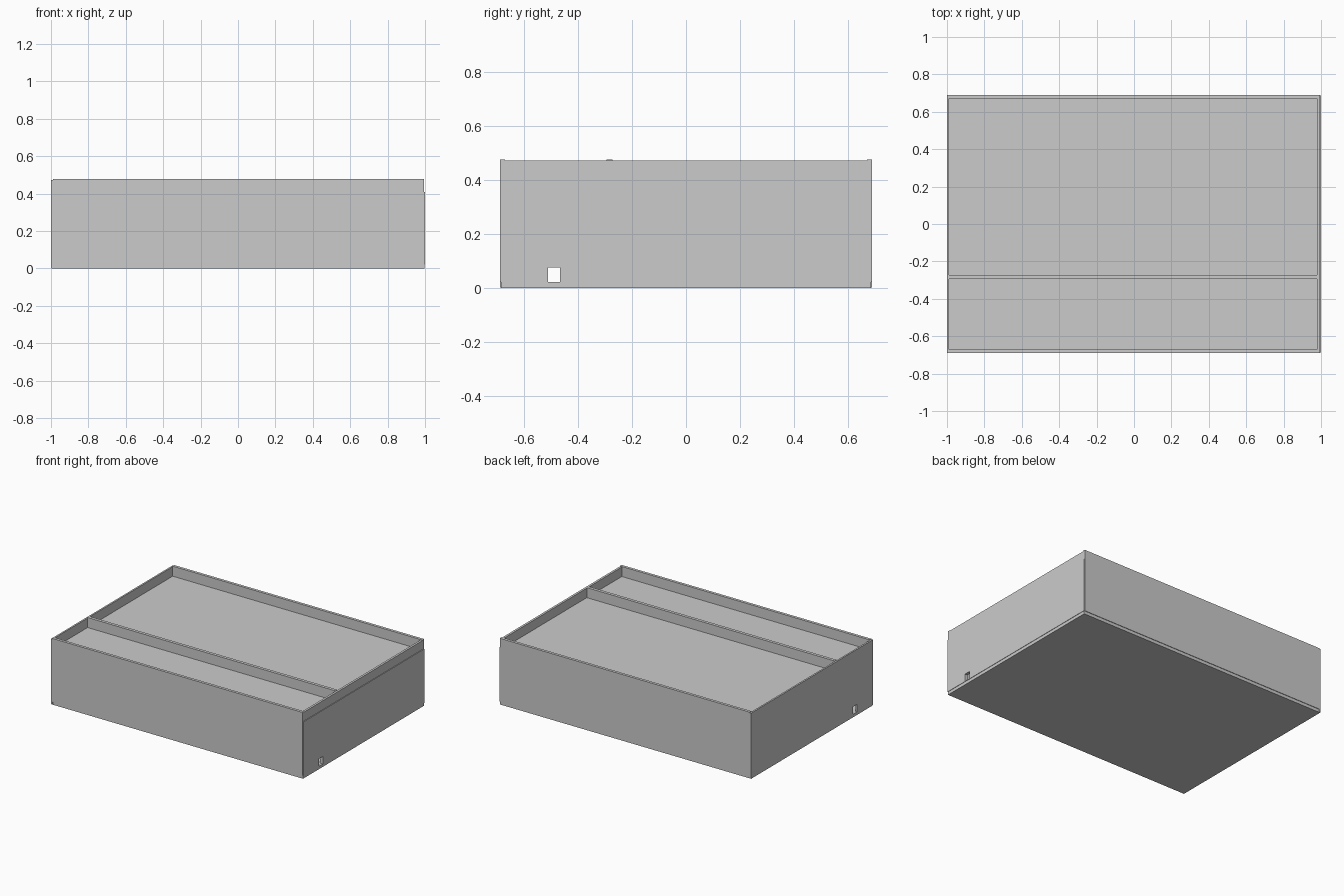
import bpy, bmesh

if "Cube" in bpy.data.objects:
    bpy.data.objects.remove(bpy.data.objects["Cube"])

H = 0.477          # overall height
Y = 0.69           # half depth
BASE = 0.022       # base thickness
FLOOR = 0.405      # top of the inner trays


def box(name, x, y, z):
    """Axis-aligned board given by its (min, max) ranges."""
    bm = bmesh.new()
    bmesh.ops.create_cube(bm, size=1)
    for v in bm.verts:
        for i, (lo, hi) in enumerate((x, y, z)):
            v.co[i] = lo if v.co[i] < 0 else hi
    me = bpy.data.meshes.new(name)
    bm.to_mesh(me)
    bm.free()
    ob = bpy.data.objects.new(name, me)
    bpy.context.collection.objects.link(ob)
    return ob


# Base board
box("base", (-0.998, 0.997), (-0.686, 0.686), (0, BASE))

# Long walls and the divider between the two compartments
box("front_wall", (-0.988, 0.995), (-Y, -0.67), (BASE, H))
box("back_wall", (-0.988, 0.995), (0.67, Y), (BASE, H))
box("divider", (-0.988, 0.979), (-0.295, -0.273), (BASE, H))

# Raised trays in each compartment
box("front_tray", (-0.988, 0.979), (-0.67, -0.295), (FLOOR - 0.02, FLOOR))
box("back_tray", (-0.988, 0.979), (-0.273, 0.67), (FLOOR - 0.02, FLOOR))

# End walls, with a thin cover panel on the lower right end
ends = [
    box("left_wall", (-1, -0.988), (-Y, Y), (0.003, H - 0.004)),
    box("right_wall", (0.979, 0.995), (-0.67, 0.67), (BASE, H - 0.004)),
    box("right_cover", (0.995, 1), (-0.686, 0.686), (BASE, 0.409)),
]

# Small square opening through both ends
cutter = box("hole_cutter", (-1.1, 1.1), (-0.512, -0.466), (BASE + 0.001, 0.077))
cutter.hide_render = True
cutter.hide_set(True)
for ob in ends:
    mod = ob.modifiers.new("hole", 'BOOLEAN')
    mod.operation = 'DIFFERENCE'
    mod.solver = 'EXACT'
    mod.object = cutter
